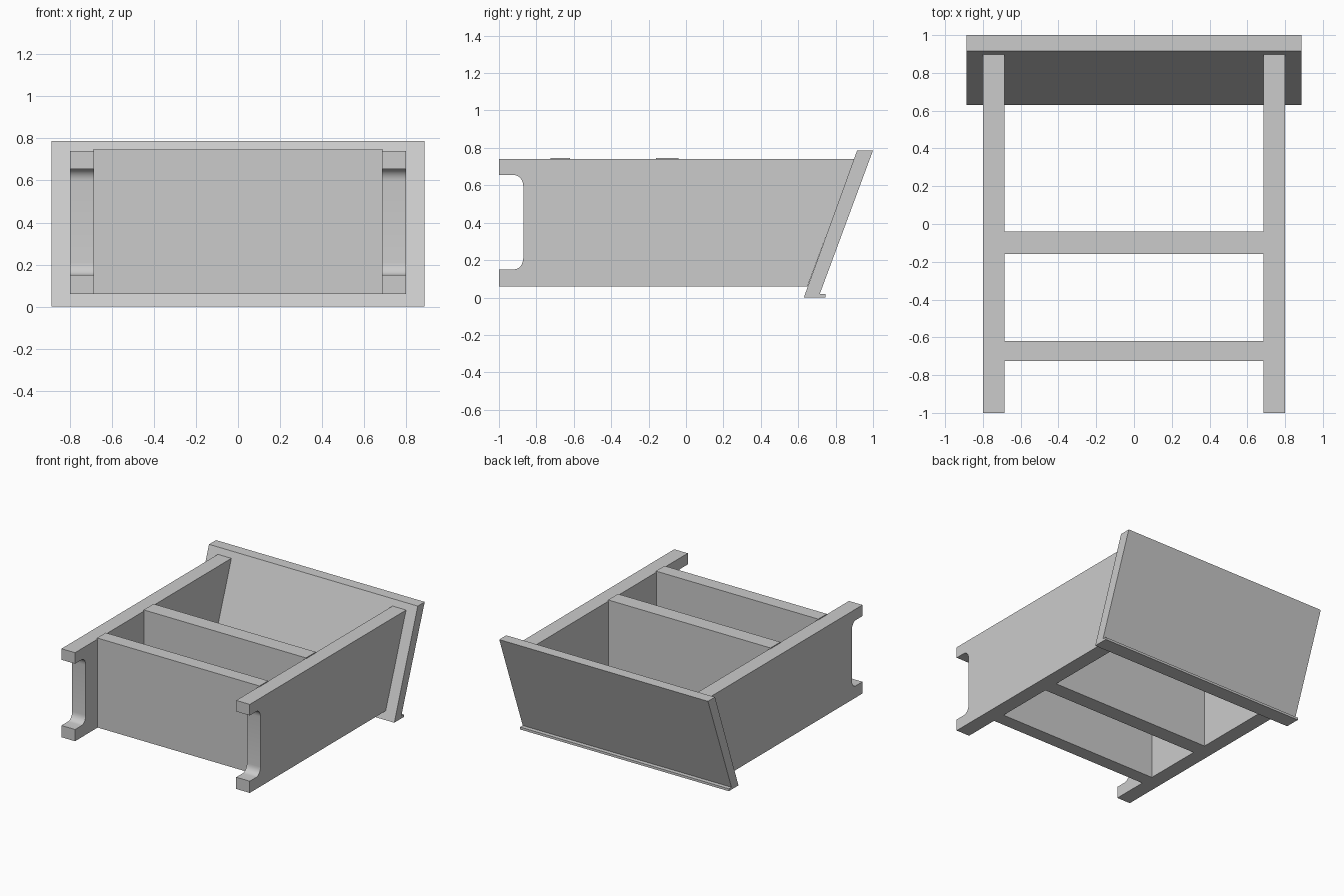
import bpy
import bmesh
from math import cos, sin, pi, radians

cube = bpy.data.objects.get("Cube")
if cube:
    bpy.data.objects.remove(cube, do_unlink=True)

GREY = (0.6, 0.6, 0.6, 1.0)
grey = bpy.data.materials.new("plain grey")
grey.use_nodes = True
grey.diffuse_color = GREY
grey.node_tree.nodes["Principled BSDF"].inputs["Base Color"].default_value = GREY


def extrude_profile(name, profile, x0, x1):
    """Extrude a closed (y, z) outline from x0 to x1."""
    bm = bmesh.new()
    face = bm.faces.new([bm.verts.new((x0, y, z)) for y, z in profile])
    new = bmesh.ops.extrude_face_region(bm, geom=[face])["geom"]
    bmesh.ops.translate(bm, vec=(x1 - x0, 0, 0),
                        verts=[v for v in new if isinstance(v, bmesh.types.BMVert)])
    bmesh.ops.recalc_face_normals(bm, faces=bm.faces)
    mesh = bpy.data.meshes.new(name)
    bm.to_mesh(mesh)
    bm.free()
    mesh.materials.append(grey)
    obj = bpy.data.objects.new(name, mesh)
    bpy.context.collection.objects.link(obj)
    bpy.ops.object.select_all(action='DESELECT')
    obj.select_set(True)
    bpy.context.view_layer.objects.active = obj
    bpy.ops.object.shade_smooth_by_angle(angle=radians(35))
    return obj


def corner(y, z, start, steps=6):
    """Quarter-ellipse fillet, running clockwise from the start angle."""
    angles = [start - pi / 2 * i / steps for i in range(steps + 1)]
    return [(y + 0.05 * cos(a), z + 0.06 * sin(a)) for a in angles]


# Side panels: rounded notch at the front, sloped end against the back board
side = [(-1, 0.06), (0.65, 0.06), (0.9, 0.74), (-1, 0.74), (-1, 0.655)]
side += corner(-0.92, 0.595, pi / 2)
side += corner(-0.92, 0.21, 0)
side += [(-1, 0.15)]
extrude_profile("left_side_panel", side, 0.685, 0.8)
extrude_profile("right_side_panel", side, -0.8, -0.685)

# Cross boards between the side panels
for name, y0, y1 in (("front_cross_board", -0.725, -0.62),
                     ("middle_cross_board", -0.16, -0.04)):
    board = [(y0, 0.06), (y1, 0.06), (y1, 0.747), (y0, 0.747)]
    extrude_profile(name, board, -0.69, 0.69)

# Leaning back board with a thin lip along its lower rear edge
back = [(0.63, 0.0), (0.915, 0.787), (1.0, 0.787),
        (0.715, 0.018), (0.747, 0.018), (0.747, 0.0)]
extrude_profile("leaning_back_board", back, -0.887, 0.887)
